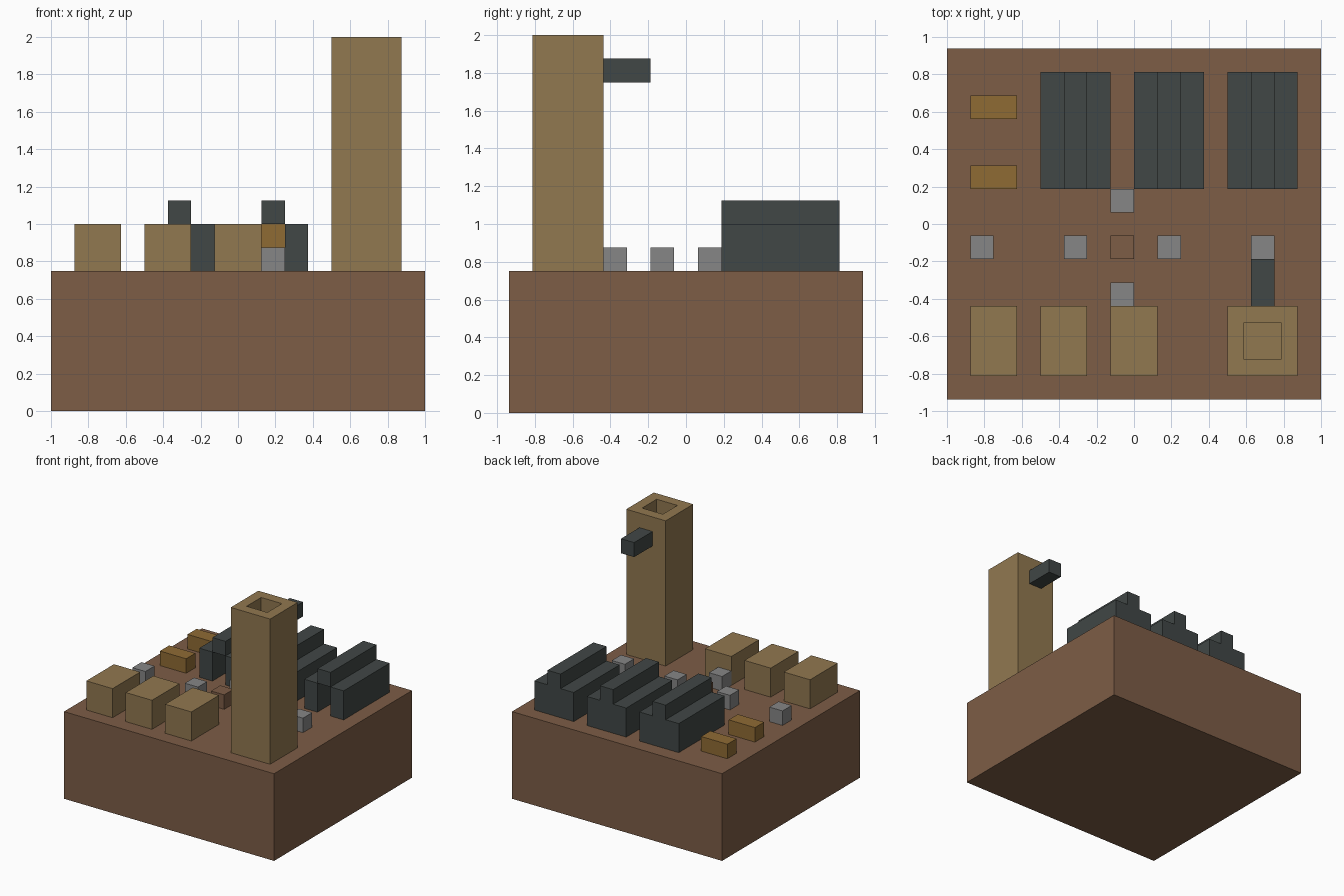
import bpy, bmesh

U = 0.125      # block size
G = 6          # ground level in blocks

cube = bpy.data.objects.get("Cube")
if cube:
    bpy.data.objects.remove(cube, do_unlink=True)


def material(name, rgb):
    lin = [((c / 255 + 0.055) / 1.055) ** 2.4 for c in rgb] + [1.0]
    m = bpy.data.materials.new(name)
    m.use_nodes = True
    m.diffuse_color = lin
    m.node_tree.nodes["Principled BSDF"].inputs["Base Color"].default_value = lin
    return m


earth = material("earth_brown", (125, 93, 70))
clay = material("clay_tan", (145, 120, 80))
straw = material("straw_gold", (143, 107, 52))
slate = material("slate_dark", (65, 71, 70))
stone = material("stone_grey", (134, 134, 134))


def to_world(x, y, z):
    """Block coordinates, counted from the front corner of the ground slab."""
    return ((x - 8) * U, (y - 7.5) * U, z * U)


def prism(name, mat, outline, start, depth, axis):
    """Extrude an outline: axis 'z' takes (x, y) points, axis 'y' takes (x, z)."""
    bm = bmesh.new()
    place = (lambda a, b: (a, b, start)) if axis == "z" else (lambda a, b: (a, start, b))
    face = bm.faces.new([bm.verts.new(to_world(*place(a, b))) for a, b in outline])
    out = bmesh.ops.extrude_face_region(bm, geom=[face])
    shift = (0, 0, depth * U) if axis == "z" else (0, depth * U, 0)
    bmesh.ops.translate(bm, vec=shift, verts=[v for v in out["geom"] if isinstance(v, bmesh.types.BMVert)])
    bmesh.ops.recalc_face_normals(bm, faces=bm.faces)
    mesh = bpy.data.meshes.new(name)
    bm.to_mesh(mesh)
    bm.free()
    mesh.materials.append(mat)
    obj = bpy.data.objects.new(name, mesh)
    bpy.context.collection.objects.link(obj)
    return obj


def box(name, mat, x, y, z, w, d, h):
    return prism(name, mat, [(x, y), (x + w, y), (x + w, y + d), (x, y + d)], z, h, "z")


# Ground slab and central fire block
box("ground", earth, 0, 0, 0, 16, 15, G)
box("fire_pit", earth, 7, 6, G, 1, 1, 1)

# Small huts along the front
for i, x in enumerate((1, 4, 7)):
    box(f"hut_{i + 1}", clay, x, 1, G, 2, 3, 2)

# Watchtower with a sunken well in its roof
tower = box("tower", clay, 12, 1, G, 3, 3, 10)
bm = bmesh.new()
bm.from_mesh(tower.data)
roof = max(bm.faces, key=lambda f: f.calc_center_median().z)
bmesh.ops.inset_region(bm, faces=[roof], thickness=U)
bmesh.ops.translate(bm, vec=(0, 0, -U), verts=bmesh.ops.extrude_discrete_faces(bm, faces=[roof])["faces"][0].verts)
bm.to_mesh(tower.data)
bm.free()
box("tower_beam", slate, 13, 4, 14, 1, 2, 1)

# Long houses: ridged profile open at the front, closed by a back wall
for i, x in enumerate((4, 8, 12)):
    shell = [(0, 0), (1, 0), (1, 2), (2, 2), (2, 0), (3, 0),
             (3, 2), (2, 2.999), (1, 2.999), (0, 2)]
    shell[7:9] = [(2, 2), (2, 3), (1, 3), (1, 2)]
    for side, sx in (("left", 2), ("right", 0)):
        box(f"long_house_{i + 1}_{side}_wall", slate, x + sx, 9, G, 1, 5, 2)
    box(f"long_house_{i + 1}_ridge", slate, x + 1, 9, G + 2, 1, 5, 1)
    box(f"long_house_{i + 1}_back_wall", slate, x + 1, 13, G, 1, 1, 2)
    box(f"long_house_{i + 1}_straw", straw, x + 1, 12, G, 1, 1, 2)

# Straw bales
for i, y in enumerate((9, 12)):
    box(f"bale_{i + 1}", straw, 1, y, G, 2, 1, 1)

# Stone seats in a row and around the fire
for i, (x, y) in enumerate(((1, 6), (5, 6), (9, 6), (13, 6), (7, 8), (7, 4))):
    box(f"stone_{i + 1}", stone, x, y, G, 1, 1, 1)
